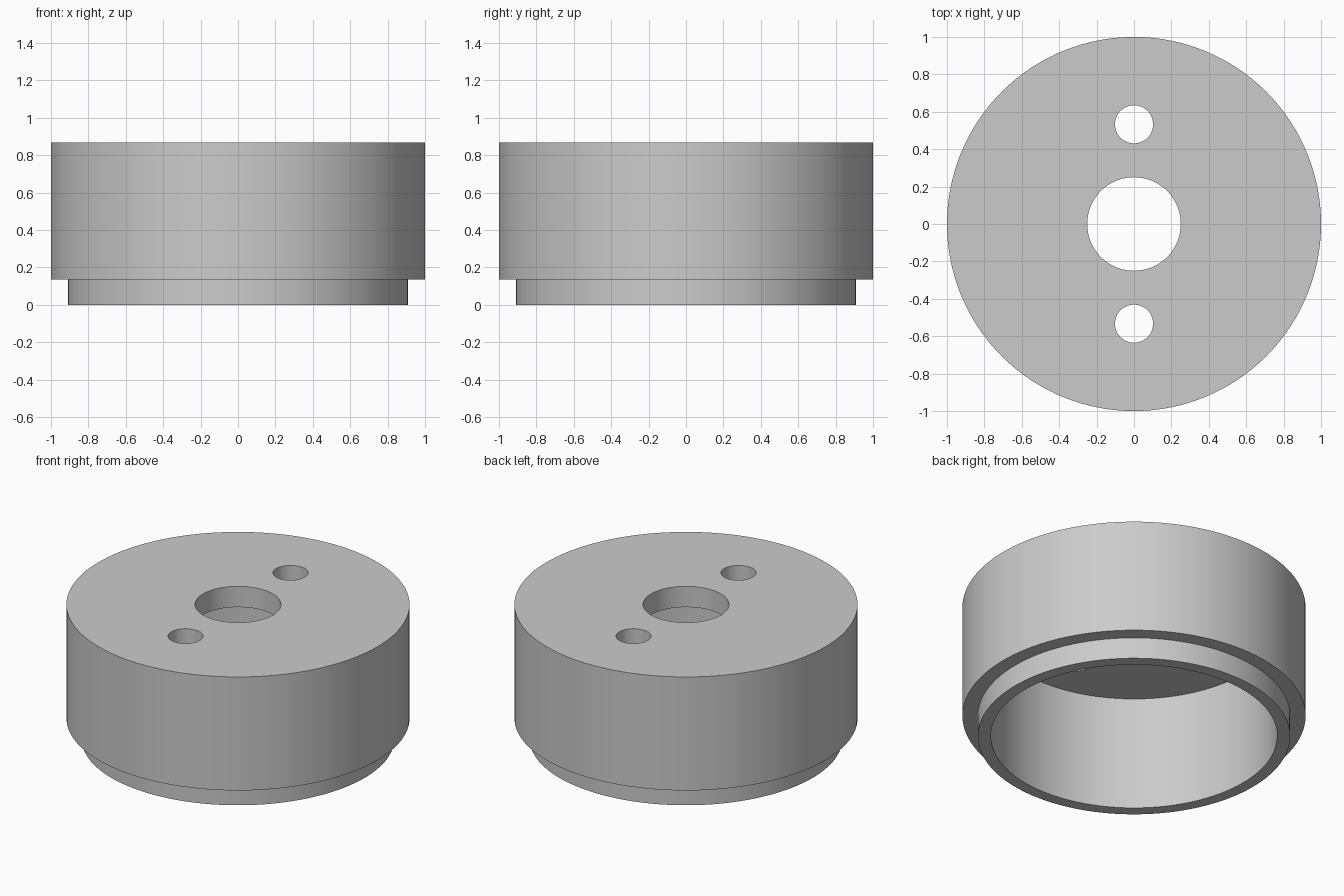
import bpy
import bmesh
import math
from mathutils import Vector

cube = bpy.data.objects.get("Cube")
if cube:
    bpy.data.objects.remove(cube, do_unlink=True)

# Dimensions
HEIGHT, CEILING, STEP = 0.867, 0.733, 0.137
BODY_R, LIP_R, CAVITY_R, BORE_R = 1.0, 0.91, 0.835, 0.25
PIN_R, PIN_Y = 0.102, 0.533
SEGMENTS = 128

grey = bpy.data.materials.new("plain_grey")
grey.use_nodes = True
colour = (0.6, 0.6, 0.6, 1.0)
grey.diffuse_color = colour
grey.node_tree.nodes["Principled BSDF"].inputs["Base Color"].default_value = colour


def lathe(name, profile):
    """Spin a closed (radius, height) profile around the z axis."""
    bm = bmesh.new()
    verts = [bm.verts.new((r, 0, z)) for r, z in profile]
    edges = [bm.edges.new((v, verts[(i + 1) % len(verts)])) for i, v in enumerate(verts)]
    bmesh.ops.spin(bm, geom=verts + edges, cent=Vector(), axis=(0, 0, 1),
                   angle=math.tau, steps=SEGMENTS, use_duplicate=False)
    bmesh.ops.remove_doubles(bm, verts=bm.verts, dist=0.0001)
    bmesh.ops.recalc_face_normals(bm, faces=bm.faces)
    mesh = bpy.data.meshes.new(name)
    bm.to_mesh(mesh)
    bm.free()
    obj = bpy.data.objects.new(name, mesh)
    bpy.context.collection.objects.link(obj)
    return obj


# Hollow cap: stepped outside, open underneath, bored through the top
cap = lathe("hollow_cap", [
    (BORE_R, HEIGHT), (BODY_R, HEIGHT), (BODY_R, STEP), (LIP_R, STEP),
    (LIP_R, 0), (CAVITY_R, 0), (CAVITY_R, CEILING), (BORE_R, CEILING)])
cap.data.materials.append(grey)

# Two small pin holes through the top plate
for side in (-1, 1):
    bpy.ops.mesh.primitive_cylinder_add(
        vertices=48, radius=PIN_R, depth=0.4,
        location=(0, side * PIN_Y, (HEIGHT + CEILING) / 2))
    cutter = bpy.context.object
    cutter.name = "pin_hole_cutter"
    cutter.hide_render = True
    cutter.data.materials.append(grey)
    cut = cap.modifiers.new("pin_hole", 'BOOLEAN')
    cut.operation = 'DIFFERENCE'
    cut.solver = 'EXACT'
    cut.object = cutter
    bpy.context.view_layer.objects.active = cap
    bpy.ops.object.modifier_apply(modifier=cut.name)
    bpy.data.objects.remove(cutter, do_unlink=True)

# Smooth walls with crisp rims
bpy.ops.object.select_all(action='DESELECT')
cap.select_set(True)
bpy.context.view_layer.objects.active = cap
bpy.ops.object.shade_smooth_by_angle(angle=math.radians(30))
